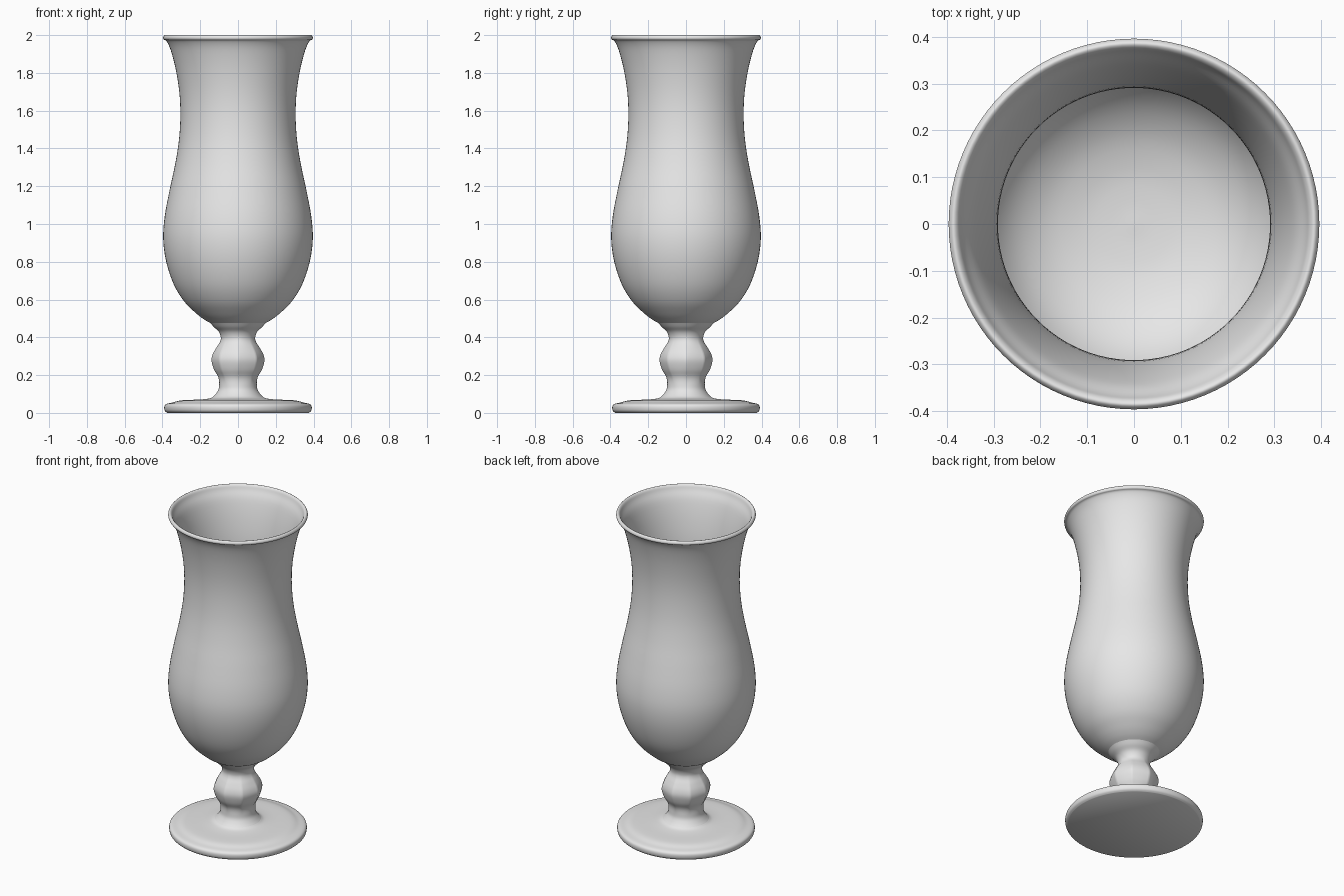
import bpy, bmesh, math
from mathutils import Vector

if "Cube" in bpy.data.objects:
    bpy.data.objects.remove(bpy.data.objects["Cube"])

SEGMENTS = 96

glass = bpy.data.materials.new("light grey")
glass.use_nodes = True
glass.diffuse_color = (0.8, 0.8, 0.8, 1)
glass.node_tree.nodes["Principled BSDF"].inputs["Base Color"].default_value = (0.8, 0.8, 0.8, 1)


def smooth_path(points, steps=4):
    """Run a smooth curve through (radius, height) points."""
    p = [Vector(q) for q in points]
    p = [p[0]] + p + [p[-1]]
    path = []
    for a, b, c, d in zip(p, p[1:], p[2:], p[3:]):
        for i in range(steps):
            t = i / steps
            path.append(b + (c - a) * t / 2 + (a * 2 - b * 5 + c * 4 - d) * t**2 / 2
                        + (b * 3 - a - c * 3 + d) * t**3 / 2)
    return path + [p[-1]]


def round_only(angle, z):
    return 1.0


def eight_sided(angle, z):
    """Softly flatten the knob into eight facets, fading out above and below."""
    strength = 0.75 * max(0, math.sin(math.pi * min(1, max(0, (z - 0.15) / 0.25))))
    side = math.pi / 4
    octagon = math.cos(side / 2) / math.cos(angle % side - side / 2)
    return 1 + strength * (octagon - 1)


def lathe(name, path, shape=round_only):
    bm = bmesh.new()
    rings = []
    for r, z in path:
        if r < 0.001:
            rings.append([bm.verts.new((0, 0, z))] * SEGMENTS)
            continue
        ring = []
        for i in range(SEGMENTS):
            a = math.tau * i / SEGMENTS
            k = r * shape(a, z)
            ring.append(bm.verts.new((k * math.cos(a), k * math.sin(a), z)))
        rings.append(ring)
    for low, high in zip(rings, rings[1:]):
        for i in range(SEGMENTS):
            j = (i + 1) % SEGMENTS
            corners = list(dict.fromkeys((low[i], low[j], high[j], high[i])))
            bm.faces.new(corners)
    mesh = bpy.data.meshes.new(name)
    bm.to_mesh(mesh)
    bm.free()
    mesh.materials.append(glass)
    obj = bpy.data.objects.new(name, mesh)
    bpy.context.collection.objects.link(obj)
    bpy.ops.object.select_all(action='DESELECT')
    obj.select_set(True)
    bpy.context.view_layer.objects.active = obj
    bpy.ops.object.shade_smooth_by_angle(angle=math.radians(40))
    return obj


# Foot: flat underside, rounded edge and a gently stepped top
foot_edge = smooth_path([(0.375, 0), (0.388, 0.012), (0.39, 0.035), (0.378, 0.048),
                         (0.345, 0.055), (0.315, 0.064), (0.28, 0.068),
                         (0.20, 0.071), (0.15, 0.077), (0.13, 0.087)])
lathe("foot", [Vector((0, 0))] + foot_edge)

# Stem with a faceted knob
lathe("stem", smooth_path([(0.13, 0.087), (0.118, 0.10), (0.105, 0.12), (0.10, 0.14),
                           (0.10, 0.17), (0.107, 0.195), (0.127, 0.23), (0.14, 0.275),
                           (0.134, 0.31), (0.115, 0.345), (0.096, 0.375), (0.091, 0.40),
                           (0.102, 0.43), (0.128, 0.455), (0.145, 0.475)]), eight_sided)

# Bowl: outer wall, rolled rim, then the inner wall down to the inside bottom
outer = [(0.145, 0.475), (0.18, 0.495), (0.225, 0.53), (0.285, 0.59), (0.34, 0.68),
         (0.38, 0.80), (0.396, 0.92), (0.388, 1.04), (0.362, 1.18), (0.332, 1.32),
         (0.312, 1.45), (0.305, 1.58), (0.311, 1.70), (0.33, 1.82), (0.356, 1.92),
         (0.378, 1.967)]
rim = [(0.393, 1.977), (0.396, 1.989), (0.387, 2.0), (0.376, 1.993), (0.366, 1.97)]
inner = [(r - 0.014, z) for r, z in outer[-2:2:-1]]
bottom = [(0.20, 0.535), (0.12, 0.508), (0.05, 0.50), (0, 0.50)]
lathe("bowl", smooth_path(outer + rim + inner + bottom))
